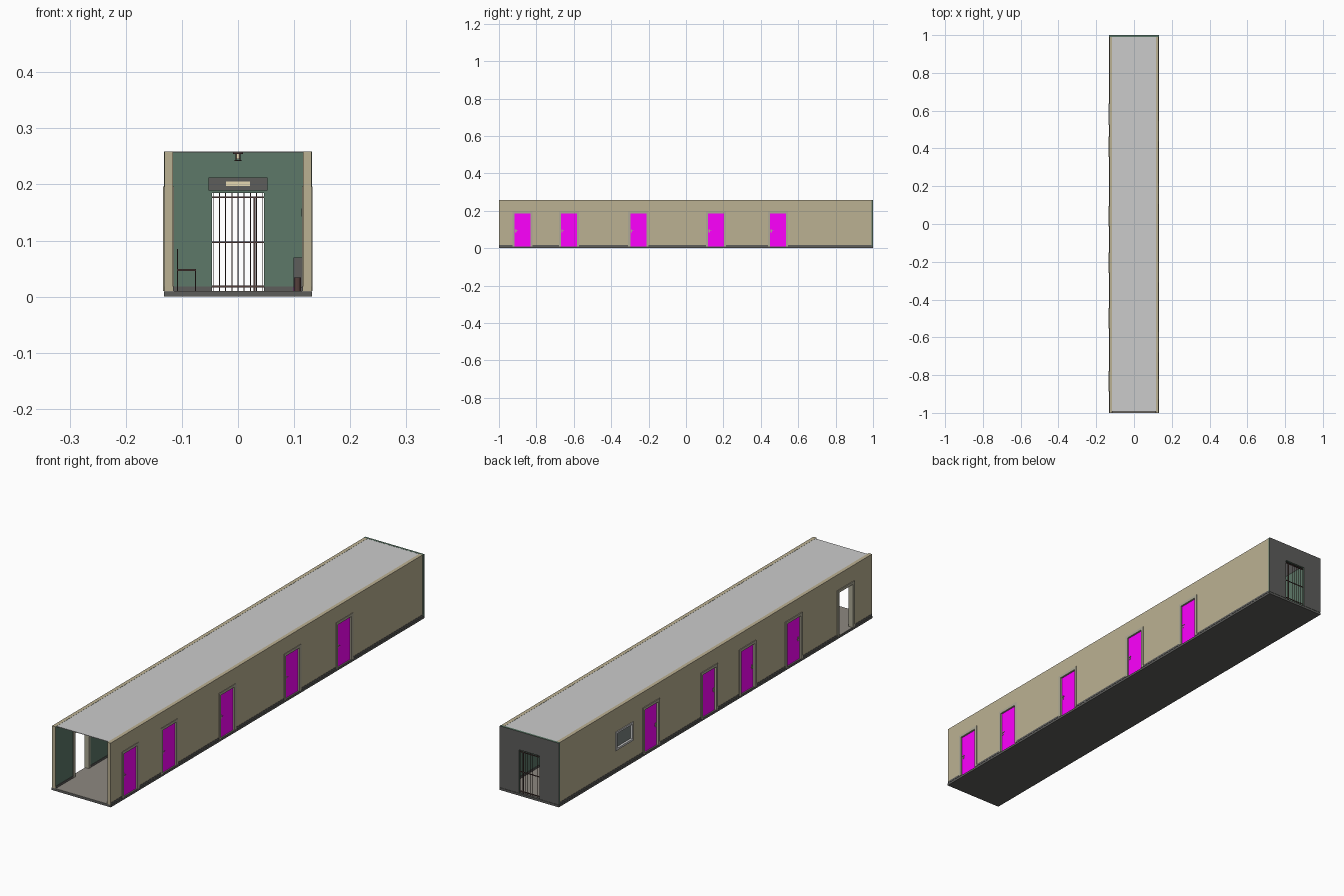
import bpy, bmesh, math
from mathutils import Matrix, Vector

if "Cube" in bpy.data.objects:
    bpy.data.objects.remove(bpy.data.objects["Cube"])


def mat(name, r, g, b):
    m = bpy.data.materials.new(name)
    m.diffuse_color = (r, g, b, 1)
    m.use_nodes = True
    m.node_tree.nodes["Principled BSDF"].inputs["Base Color"].default_value = m.diffuse_color
    return m


BEIGE = mat("beige_plaster", 0.50, 0.44, 0.29)
GREEN = mat("green_paint", 0.11, 0.19, 0.14)
DARK = mat("dark_concrete", 0.11, 0.11, 0.105)
FLOOR = mat("floor_grey", 0.27, 0.25, 0.22)
CEIL = mat("ceiling_grey", 0.74, 0.74, 0.72)
PINK = mat("door_magenta", 1.0, 0.0, 1.0)
TRIM = mat("trim_stone", 0.42, 0.40, 0.30)
IRON = mat("rusty_iron", 0.09, 0.05, 0.045)
GLASS = mat("pane_grey", 0.20, 0.23, 0.22)
BULB = mat("warm_bulb", 0.8, 0.7, 0.45)


def finish(name, bm, *mats):
    me = bpy.data.meshes.new(name)
    bmesh.ops.recalc_face_normals(bm, faces=bm.faces[:])
    bm.to_mesh(me)
    bm.free()
    for m in mats:
        me.materials.append(m)
    ob = bpy.data.objects.new(name, me)
    bpy.context.collection.objects.link(ob)
    return ob


def boxes(name, bounds, m):
    """One object from several boxes, each (x0, x1, y0, y1, z0, z1)."""
    bm = bmesh.new()
    for x0, x1, y0, y1, z0, z1 in bounds:
        c = Vector(((x0 + x1) / 2, (y0 + y1) / 2, (z0 + z1) / 2))
        s = Matrix.Diagonal((abs(x1 - x0), y1 - y0, z1 - z0, 1))
        bmesh.ops.create_cube(bm, size=1, matrix=Matrix.Translation(c) @ s)
    return finish(name, bm, m)


def cyls(name, items, m, seg=8):
    """Vertical cylinders (x, y, z0, z1, radius)."""
    bm = bmesh.new()
    for x, y, z0, z1, r in items:
        bmesh.ops.create_cone(bm, cap_ends=True, segments=seg, radius1=r, radius2=r, depth=z1 - z0,
                              matrix=Matrix.Translation((x, y, (z0 + z1) / 2)))
    return finish(name, bm, m)


def wall(name, u0, u1, holes, place, depth, inward, mats):
    """Slab in (u, z) with rectangular holes (u0, u1, z0, z1), extruded by depth."""
    us = sorted({u0, u1, *(v for h in holes for v in h[:2])})
    zs = sorted({F, TOP, *(v for h in holes for v in h[2:])})
    bm = bmesh.new()
    for a, b in zip(us, us[1:]):
        for c, d in zip(zs, zs[1:]):
            mu, mz = (a + b) / 2, (c + d) / 2
            if not any(h[0] < mu < h[1] and h[2] < mz < h[3] for h in holes):
                bm.faces.new([bm.verts.new(place(*p)) for p in ((a, c), (b, c), (b, d), (a, d))])
    bmesh.ops.remove_doubles(bm, verts=bm.verts[:], dist=1e-5)
    ext = bmesh.ops.extrude_face_region(bm, geom=bm.faces[:], use_keep_orig=True)
    bmesh.ops.translate(bm, vec=depth, verts=[v for v in ext["geom"] if isinstance(v, bmesh.types.BMVert)])
    bmesh.ops.recalc_face_normals(bm, faces=bm.faces[:])
    for f in bm.faces:
        d = f.normal.dot(Vector(inward))
        f.material_index = 1 if d > 0.9 else (2 if abs(d) < 0.1 and len(mats) > 2 else 0)
    return finish(name, bm, *mats)


W, IN, F, TOP = 0.131, 0.116, 0.01, 0.259
HEAD = 0.196
BACK = 0.991

# floor slab, walking surface and ceiling
boxes("floor_slab", [(-0.132, 0.132, -1, 1, 0, 0.009)], DARK)
boxes("floor_surface", [(-W, W, -1, BACK, 0.009, F)], FLOOR)
boxes("ceiling", [(-IN, IN, -0.992, BACK, 0.2565, 0.2585)], CEIL)

# side walls with their doors
DOORS = {1: [-0.874, -0.626, -0.255, 0.160, 0.492], -1: [0.41, 0.04, -0.205, -0.50]}
OPEN_Y, WIN = -0.832, (0.525, 0.637, 0.09, 0.165)
HALF = 0.054


def ring(s, y0, y1, z0, z1, t, sill):
    xa, xb = s * (IN - 0.002), s * (W + 0.003 if s < 0 else W + 0.002)
    b = [(xa, xb, y0, y0 + t, z0, z1), (xa, xb, y1 - t, y1, z0, z1), (xa, xb, y0 + t, y1 - t, z1 - t, z1)]
    if sill:
        b.append((xa, xb, y0 + t, y1 - t, z0, z0 + t))
    return b


for s, side in ((1, "right"), (-1, "left")):
    gaps = DOORS[s] + ([OPEN_Y] if s < 0 else [])
    holes = [(y - HALF, y + HALF, F, HEAD) for y in gaps]
    if s < 0:
        holes.append(WIN)
    wall(side + "_wall", -1, BACK, holes, lambda u, z: (s * W, u, z), (-s * (W - IN), 0, 0), (-s, 0, 0), (BEIGE, GREEN))
    for i, y in enumerate(sorted(gaps)):
        boxes(f"{side}_door_frame_{i}", ring(s, y - HALF, y + HALF, F, HEAD, 0.011, False), TRIM)
    for i, y in enumerate(sorted(DOORS[s])):
        h = HALF - 0.011
        boxes(f"{side}_door_leaf_{i}", [(s * 0.120, s * 0.126, y - h, y + h, F, HEAD - 0.011)], PINK)
        # handle plate and lever on both faces
        hy = y - h + 0.007
        boxes(f"{side}_door_handle_{i}",
              [(s * 0.1185, s * 0.1275, hy - 0.003, hy + 0.003, 0.085, 0.101),
               (s * 0.1165, s * 0.1295, hy - 0.001, hy + 0.001, 0.093, 0.095),
               (s * 0.1285, s * 0.1300, hy, hy + 0.011, 0.093, 0.095),
               (s * 0.1165, s * 0.1180, hy, hy + 0.011, 0.093, 0.095)], TRIM)
    # skirting between the door frames, inside and out
    ends = [-0.999] + [v for y in sorted(gaps) for v in (y - HALF, y + HALF)] + [BACK]
    boxes(side + "_skirting", [(s * xa, s * xb, a, b, F, 0.018)
          for a, b in zip(ends[::2], ends[1::2]) for xa, xb in ((IN - 0.0015, IN), (W, W + 0.001))], DARK)

# left window
boxes("window_frame", ring(-1, *WIN, 0.008, True), CEIL)
boxes("window_pane", [(-0.125, -0.123, WIN[0] + 0.008, WIN[1] - 0.008, WIN[2] + 0.008, WIN[3] - 0.008)], GLASS)

# back wall with gate opening
G = 0.046
wall("back_wall", -0.132, 0.132, [(-G, G, F, 0.185)], lambda u, z: (u, 1, z), (0, BACK - 1, 0), (0, -1, 0),
     (DARK, GREEN, GREEN))
boxes("back_skirting", [(-IN, -G, BACK - 0.0015, BACK, F, 0.018), (G, IN, BACK - 0.0015, BACK, F, 0.018)], DARK)

# barred gate
n = 9
xs = [-0.044 + 0.088 * i / (n - 1) for i in range(n)]
cyls("gate_bars", [(x, 0.995, F, 0.185, 0.0009) for x in xs], IRON, 6)
boxes("gate_rails", [(-G, G, 0.9935, 0.9965, z - 0.0015, z + 0.0015) for z in (0.018, 0.097, 0.177)], IRON)
boxes("gate_lock_post", [(0.028, 0.031, 0.9935, 0.9965, F, 0.178)], IRON)

# sign box over the gate
boxes("sign_box", [(-0.053, 0.053, 0.978, BACK, 0.189, 0.212)], DARK)
boxes("sign_panel", [(-0.021, 0.021, 0.977, 0.978, 0.197, 0.205)], BULB)

# caged ceiling lamps
for i, y in enumerate((-0.75, -0.25, 0.25, 0.75)):
    cage = [(0, y, 0.2545, 0.2565, 0.009), (0, y, 0.242, 0.2432, 0.006)]
    cage += [(0.005 * math.cos(a), y + 0.005 * math.sin(a), 0.242, 0.256, 0.0005)
             for a in (k * math.pi / 2 + math.pi / 4 for k in range(4))]
    cyls(f"lamp_cage_{i}", cage, IRON, 12)
    cyls(f"lamp_bulb_{i}", [(0, y, 0.245, 0.255, 0.0032)], BULB, 12)

# chairs along the left wall
for i, y in enumerate((0.20, 0.245)):
    a, b = y - 0.017, y + 0.017
    boxes(f"chair_{i}", [(-0.109, -0.075, a, b, 0.046, 0.049), (-0.109, -0.107, a, b, 0.066, 0.082)]
          + [(-0.109, -0.107, v, v + 0.002, F, 0.085) for v in (a, b - 0.002)]
          + [(-0.077, -0.075, v, v + 0.002, F, 0.047) for v in (a, b - 0.002)], IRON)

# wall cabinet, fire bucket and switch box on the right wall
boxes("low_cabinet", [(0.099, IN, 0.28, 0.36, 0.016, 0.07)], DARK)
boxes("cabinet_base", [(0.099, 0.112, 0.282, 0.358, F, 0.016)], PINK)
cyls("bucket", [(0.106, 0.25, F, 0.034, 0.006)], IRON, 12)
boxes("switch_box", [(0.1135, IN, 0.42, 0.43, 0.143, 0.157)], DARK)
